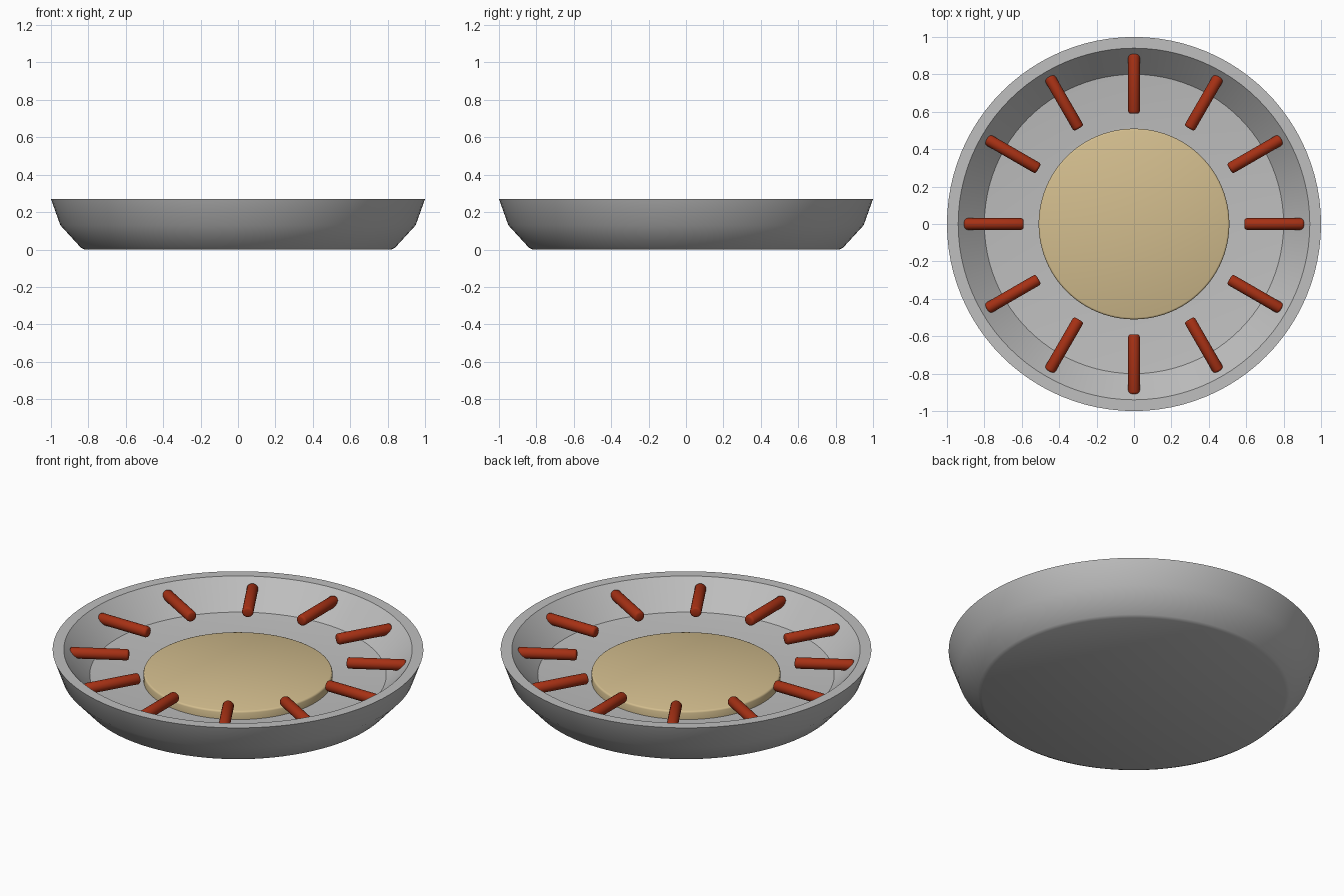
import bpy, bmesh, math
from mathutils import Matrix, Vector

old = bpy.data.objects.get("Cube")
if old:
    bpy.data.objects.remove(old, do_unlink=True)


def material(name, rgb):
    m = bpy.data.materials.new(name)
    m.use_nodes = True
    m.diffuse_color = (*rgb, 1)
    m.node_tree.nodes["Principled BSDF"].inputs["Base Color"].default_value = (*rgb, 1)
    return m


def lathe(name, profile, steps, mat, angle):
    """Spin an (r, z) profile around the z axis."""
    bm = bmesh.new()
    verts = [bm.verts.new((r, 0, z)) for r, z in profile]
    edges = [bm.edges.new(pair) for pair in zip(verts, verts[1:])]
    bmesh.ops.spin(bm, geom=verts + edges, cent=(0, 0, 0), axis=(0, 0, 1),
                   angle=math.tau, steps=steps)
    bmesh.ops.remove_doubles(bm, verts=bm.verts, dist=0.0005)
    bmesh.ops.recalc_face_normals(bm, faces=bm.faces)
    mesh = bpy.data.meshes.new(name)
    bm.to_mesh(mesh)
    bm.free()
    mesh.materials.append(mat)
    obj = bpy.data.objects.new(name, mesh)
    bpy.context.collection.objects.link(obj)
    bpy.ops.object.select_all(action='DESELECT')
    obj.select_set(True)
    bpy.context.view_layer.objects.active = obj
    bpy.ops.object.shade_smooth_by_angle(angle=math.radians(angle))
    return obj


grey = material("grey metal", (0.52, 0.52, 0.52))
cream = material("cream", (0.65, 0.51, 0.27))
red = material("rust red", (0.38, 0.03, 0.007))

# Dish: flat base, two-step outer wall, flat rim, sloping inside
lathe("dish", [(0, 0), (0.82, 0), (0.84, 0.01), (0.95, 0.13), (1, 0.27),
               (0.94, 0.27), (0.80, 0.12), (0.50, 0.09), (0, 0.09)], 96, grey, 35)

# Centre pad with a softened top edge
lathe("centre_pad", [(0, 0.08), (0.51, 0.08), (0.51, 0.13), (0.507, 0.137),
                     (0.50, 0.14), (0, 0.14)], 96, cream, 50)

# Twelve level rods pointing outward, with rounded ends
INNER, OUTER, R, B = 0.59, 0.91, 0.031, 0.012
COUNT = 12
for i in range(COUNT):
    half = (OUTER - INNER) / 2
    rod = lathe(f"rod_{i + 1}", [(0, -half), (R - B, -half), (R - B * 0.3, B * 0.3 - half),
                                 (R, B - half), (R, half - B), (R - B * 0.3, half - B * 0.3),
                                 (R - B, half), (0, half)], 20, red, 50)
    turn = Matrix.Rotation(math.tau * i / COUNT, 4, 'Z')
    lay = Matrix.Rotation(math.pi / 2, 4, 'Y')
    rod.matrix_world = turn @ Matrix.Translation(Vector(((INNER + OUTER) / 2, 0, 0.215))) @ lay
